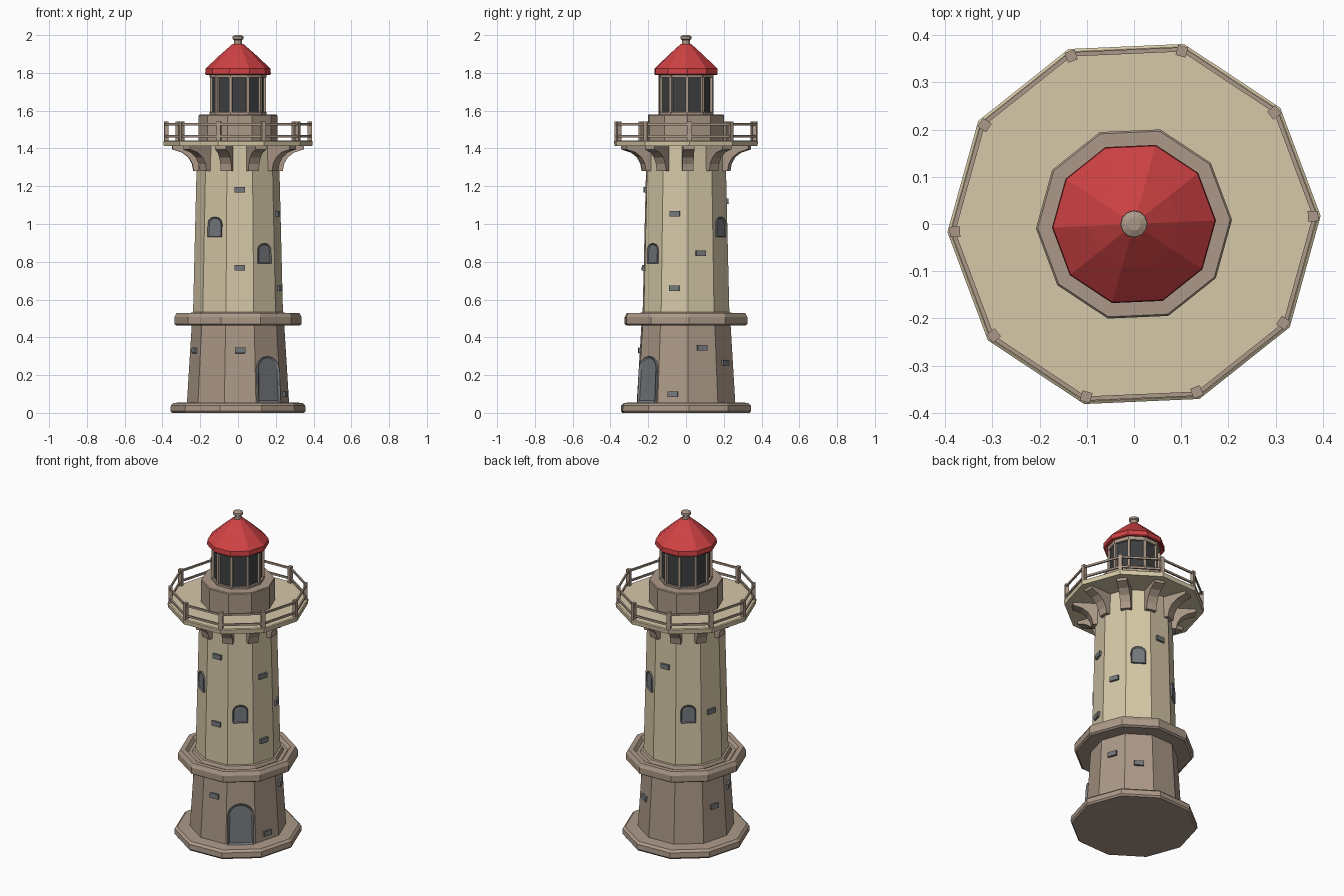
import bpy, bmesh, math
from mathutils import Matrix, Vector

if "Cube" in bpy.data.objects:
    bpy.data.objects.remove(bpy.data.objects["Cube"])

SIDES, PHASE = 10, math.radians(2.5)
STEP = 2 * math.pi / SIDES
APO = math.cos(STEP / 2)


def material(name, rgb):
    lin = [((c / 255 + 0.055) / 1.055) ** 2.4 for c in rgb]
    m = bpy.data.materials.new(name)
    m.diffuse_color = (*lin, 1)
    m.use_nodes = True
    m.node_tree.nodes["Principled BSDF"].inputs["Base Color"].default_value = m.diffuse_color
    return m


CREAM = material("cream_stone", (214, 200, 167))
TAUPE = material("taupe_stone", (172, 153, 136))
RED = material("red_roof", (208, 66, 68))
GREY = material("slate_grey", (116, 120, 124))
DARK = material("dark_glass", (62, 63, 64))


def finish(name, bm, mat):
    bmesh.ops.recalc_face_normals(bm, faces=bm.faces)
    me = bpy.data.meshes.new(name)
    bm.to_mesh(me)
    bm.free()
    me.materials.append(mat)
    ob = bpy.data.objects.new(name, me)
    bpy.context.collection.objects.link(ob)
    return ob


def lathe(name, profile, mat, sides=SIDES):
    """Capped faceted turning from (radius, z) points, bottom to top."""
    bm = bmesh.new()
    rings = []
    for r, z in profile:
        rings.append([bm.verts.new((r * math.cos(PHASE + 2 * math.pi * k / sides),
                                    r * math.sin(PHASE + 2 * math.pi * k / sides), z))
                      for k in range(sides)])
    for a, b in zip(rings, rings[1:]):
        for k in range(sides):
            n = (k + 1) % sides
            bm.faces.new((a[k], a[n], b[n], b[k]))
    bm.faces.new(rings[0][::-1])
    bm.faces.new(rings[-1])
    return finish(name, bm, mat)


def add_box(bm, size, mat4):
    bmesh.ops.create_cube(bm, size=1, matrix=mat4 @ Matrix.Diagonal((*size, 1)))


def add_prism(bm, outline, depth, mat4, inset=0):
    """Extrude a local YZ outline along +X, optionally with a sunken panel."""
    back = [bm.verts.new(mat4 @ Vector((-0.01, y, z))) for y, z in outline]
    front = [bm.verts.new(mat4 @ Vector((depth, y, z))) for y, z in outline]
    n = len(outline)
    for i in range(n):
        j = (i + 1) % n
        bm.faces.new((back[i], back[j], front[j], front[i]))
    bm.faces.new(back[::-1])
    face = bm.faces.new(front)
    if inset:
        bm.normal_update()
        bmesh.ops.inset_region(bm, faces=[face], thickness=inset)
        shift = mat4.to_3x3() @ Vector((-depth * 0.6, 0, 0))
        bmesh.ops.translate(bm, verts=face.verts, vec=shift)


def wall_radius(z):
    return 0.274 - 0.062 * z if z < 0.5 else 0.252 - 0.025 * z


def on_wall(deg, z):
    """Frame on a tower facet: X outward, Z up the sloping wall."""
    slope = 0.062 if z < 0.5 else 0.025
    return (Matrix.Rotation(math.radians(deg), 4, 'Z')
            @ Matrix.Translation((wall_radius(z) * APO, 0, z))
            @ Matrix.Rotation(-math.atan(slope * APO), 4, 'Y'))


def arch(width, height, rise, seg=6):
    w = width / 2
    pts = [(-w, 0), (w, 0)]
    for i in range(seg + 1):
        a = math.pi * i / seg
        pts.append((w * math.cos(a), height - rise + rise * math.sin(a)))
    return pts


# Tower body
lathe("plinth", [(0.35, 0), (0.358, 0.01), (0.356, 0.04), (0.342, 0.053), (0.25, 0.057)], TAUPE)
lathe("lower_tower", [(wall_radius(0.04), 0.04), (wall_radius(0.48), 0.48)], TAUPE)
lathe("ledge_ring", [(0.23, 0.462), (0.325, 0.462), (0.337, 0.47), (0.337, 0.508), (0.325, 0.53),
                     (0.295, 0.53), (0.28, 0.512), (0.258, 0.512), (0.25, 0.53), (0.23, 0.535)], TAUPE)
lathe("upper_tower", [(0.239, 0.5), (wall_radius(1.42), 1.42)], CREAM)
lathe("gallery_deck", [(0.393, 1.412), (0.396, 1.438), (0.39, 1.442)], CREAM)
lathe("lantern_base", [(0.208, 1.44), (0.208, 1.575), (0.204, 1.58)], TAUPE)

# Lantern room
lathe("lantern_glass", [(0.138, 1.575), (0.138, 1.80)], DARK)
lathe("lantern_sill", [(0.15, 1.575), (0.15, 1.592)], TAUPE)
lathe("lantern_head", [(0.15, 1.775), (0.15, 1.80)], TAUPE)
lathe("roof", [(0.14, 1.80), (0.17, 1.79), (0.174, 1.795), (0.172, 1.823),
               (0.095, 1.895), (0.03, 1.952), (0.01, 1.955)], RED)
lathe("finial", [(0.022, 1.94), (0.02, 1.965), (0.022, 1.975), (0.029, 1.98),
                 (0.028, 1.993), (0.014, 2.0)], TAUPE, 12)

# Parts repeated on every corner: mullions, brackets, railing
mullions, brackets, posts, rails = (bmesh.new() for _ in range(4))
curve = [(0.19, 1.28), (0.236, 1.28), (0.243, 1.318), (0.262, 1.352), (0.295, 1.378),
         (0.348, 1.395), (0.348, 1.415), (0.19, 1.415)]
for k in range(SIDES):
    rot = Matrix.Rotation(PHASE + k * STEP, 4, 'Z')
    add_box(mullions, (0.018, 0.016, 0.20), rot @ Matrix.Translation((0.14, 0, 1.687)))
    add_box(posts, (0.022, 0.022, 0.105), rot @ Matrix.Translation((0.38, 0, 1.49)))
    # bracket: profile turned so its extrusion runs sideways
    side = rot @ Matrix(((0, 1, 0, 0), (1, 0, 0, -0.02), (0, 0, 1, 0), (0, 0, 0, 1)))
    add_prism(brackets, curve, 0.05, side)
    mid = Matrix.Rotation(PHASE + (k + 0.5) * STEP, 4, 'Z')
    for z in (1.465, 1.528):
        add_box(rails, (0.009, 2 * 0.382 * math.sin(STEP / 2), 0.012),
                mid @ Matrix.Translation((0.384 * APO, 0, z)))
finish("lantern_mullions", mullions, TAUPE)
finish("gallery_brackets", brackets, TAUPE)
finish("railing_posts", posts, TAUPE)
finish("railing_bars", rails, TAUPE)

# Door with sunken panel
door = bmesh.new()
add_prism(door, arch(0.148, 0.245, 0.07, 8), 0.014, on_wall(-51.5, 0.055), 0.013)
finish("door", door, GREY)

# Arched windows
windows = bmesh.new()
for deg, z in ((-123.5, 0.93), (56.5, 0.93), (-51.5, 0.79), (128.5, 0.79)):
    add_prism(windows, arch(0.086, 0.108, 0.035), 0.009, on_wall(deg, z), 0.007)
finish("windows", windows, GREY)

# Loose wall stones
stones = bmesh.new()
for deg, z in ((-87.5, 1.18), (-87.5, 0.768), (-87.5, 0.33), (-15.5, 1.055), (-15.5, 0.66),
               (-15.5, 0.098), (20.5, 0.845), (20.5, 0.345), (92.5, 1.12), (56.5, 0.265),
               (164.5, 0.84), (164.5, 0.26), (-159.5, 0.33)):
    add_box(stones, (0.024, 0.055, 0.029), on_wall(deg, z))
finish("wall_stones", stones, GREY)
